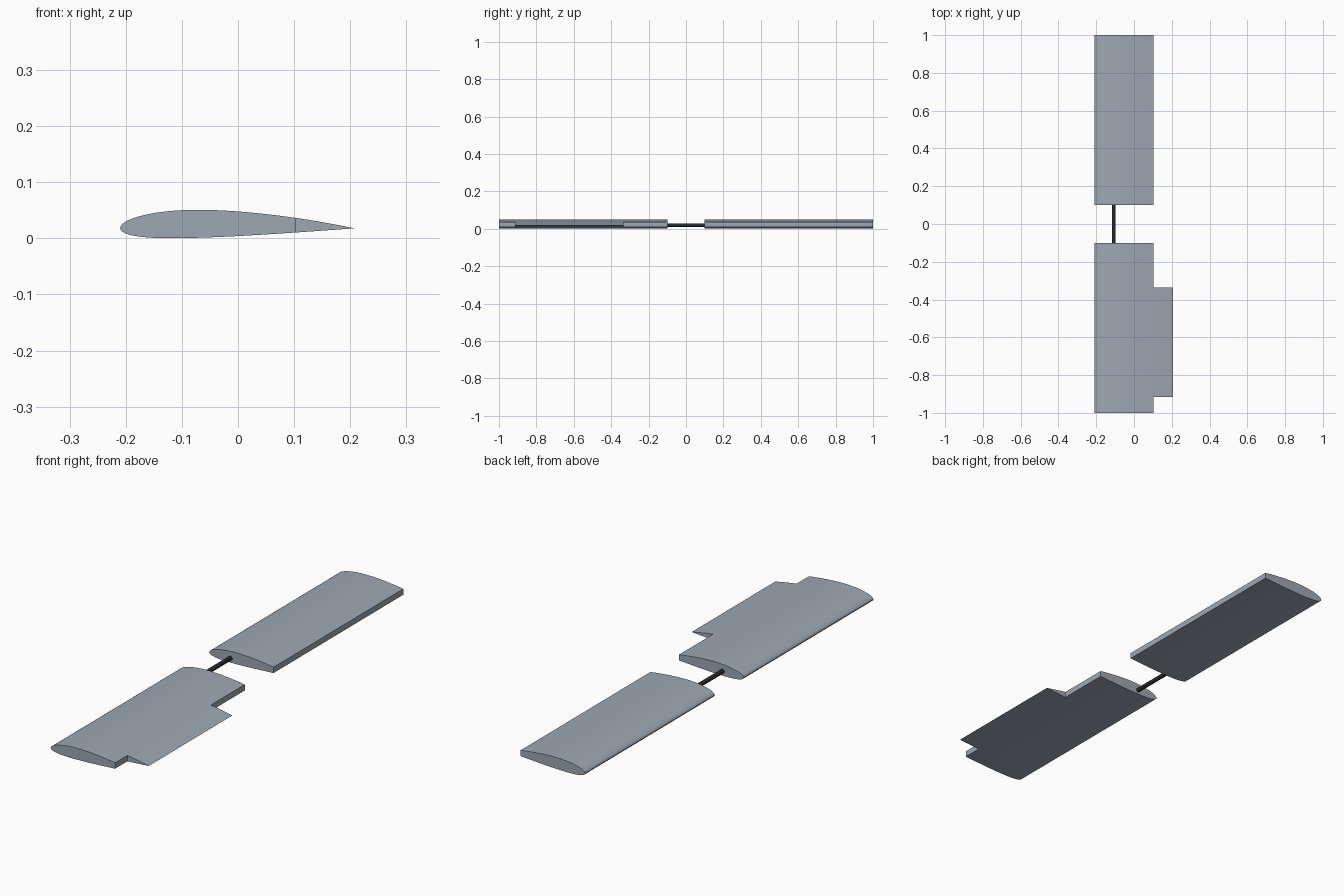
import bpy, bmesh, math

if "Cube" in bpy.data.objects:
    bpy.data.objects.remove(bpy.data.objects["Cube"])

CHORD, X_NOSE, Z_CHORD = 0.417, -0.21, 0.0178
X_CUT = 0.103            # rear edge of the wing without aileron
ROOT, TIP = 0.1, 1.0     # span of each wing panel


def material(name, rgb):
    m = bpy.data.materials.new(name)
    m.diffuse_color = (*rgb, 1)
    m.use_nodes = True
    m.node_tree.nodes["Principled BSDF"].inputs["Base Color"].default_value = m.diffuse_color
    return m


WING = material("blue grey skin", (0.34, 0.39, 0.45))
DARK = material("dark rod", (0.02, 0.022, 0.025))


def airfoil(n=32, camber=0.02, peak=0.4, thick=0.12):
    """Cambered wing section, nose to tail above and back below."""
    upper, lower = [], []
    for i in range(n + 1):
        t = (1 - math.cos(math.pi * i / n)) / 2
        h = 5 * thick * (0.2969 * math.sqrt(t) - 0.126 * t - 0.3516 * t**2
                         + 0.2843 * t**3 - 0.1036 * t**4)
        d = peak if t < peak else 1 - peak
        s = t if t < peak else 1 - t
        c = camber / d**2 * (2 * d * s - s * s)
        a = math.atan(2 * camber / d**2 * (peak - t))
        upper.append((t - h * math.sin(a), c + h * math.cos(a)))
        lower.append((t + h * math.sin(a), c - h * math.cos(a)))
    loop = upper + lower[-2:0:-1]
    return [(X_NOSE + CHORD * x, Z_CHORD + CHORD * z) for x, z in loop]


def prism(name, profile, y0, y1, mat):
    """Extrude an x-z profile along y."""
    bm = bmesh.new()
    face = bm.faces.new([bm.verts.new((x, y0, z)) for x, z in profile])
    new = bmesh.ops.extrude_face_region(bm, geom=[face])["geom"]
    bmesh.ops.translate(bm, vec=(0, y1 - y0, 0),
                        verts=[v for v in new if isinstance(v, bmesh.types.BMVert)])
    bmesh.ops.recalc_face_normals(bm, faces=bm.faces)
    me = bpy.data.meshes.new(name)
    bm.to_mesh(me)
    bm.free()
    me.materials.append(mat)
    ob = bpy.data.objects.new(name, me)
    bpy.context.collection.objects.link(ob)
    return ob


def activate(ob):
    bpy.ops.object.select_all(action='DESELECT')
    ob.select_set(True)
    bpy.context.view_layer.objects.active = ob


def cut_tail(wing, y0, y1):
    """Remove the trailing part of the wing between two span stations."""
    box = [(X_CUT, -0.1), (0.3, -0.1), (0.3, 0.15), (X_CUT, 0.15)]
    cutter = prism("tail_cutter", box, y0, y1, WING)
    cutter.hide_render = True
    activate(wing)
    mod = wing.modifiers.new("cut", 'BOOLEAN')
    mod.operation, mod.solver, mod.object = 'DIFFERENCE', 'EXACT', cutter
    bpy.ops.object.modifier_apply(modifier=mod.name)
    bpy.data.objects.remove(cutter)


# Wing panels: the rear one has no aileron, the front one keeps a section of it
rear_wing = prism("rear_wing_panel", airfoil(), ROOT, TIP, WING)
front_wing = prism("front_wing_panel", airfoil(), -TIP, -ROOT, WING)
cut_tail(rear_wing, ROOT - 0.1, TIP + 0.1)
cut_tail(front_wing, -0.335, 0)
cut_tail(front_wing, -TIP - 0.1, -0.915)

# Rod joining the two panels at the quarter chord
circle = [(-0.107 + 0.0095 * math.cos(a), 0.0195 + 0.0095 * math.sin(a))
          for a in (2 * math.pi * i / 32 for i in range(32))]
rod = prism("joining_rod", circle, -ROOT - 0.002, ROOT + 0.002, DARK)

for ob in (rear_wing, front_wing, rod):
    activate(ob)
    bpy.ops.object.shade_smooth_by_angle(angle=math.radians(30))
